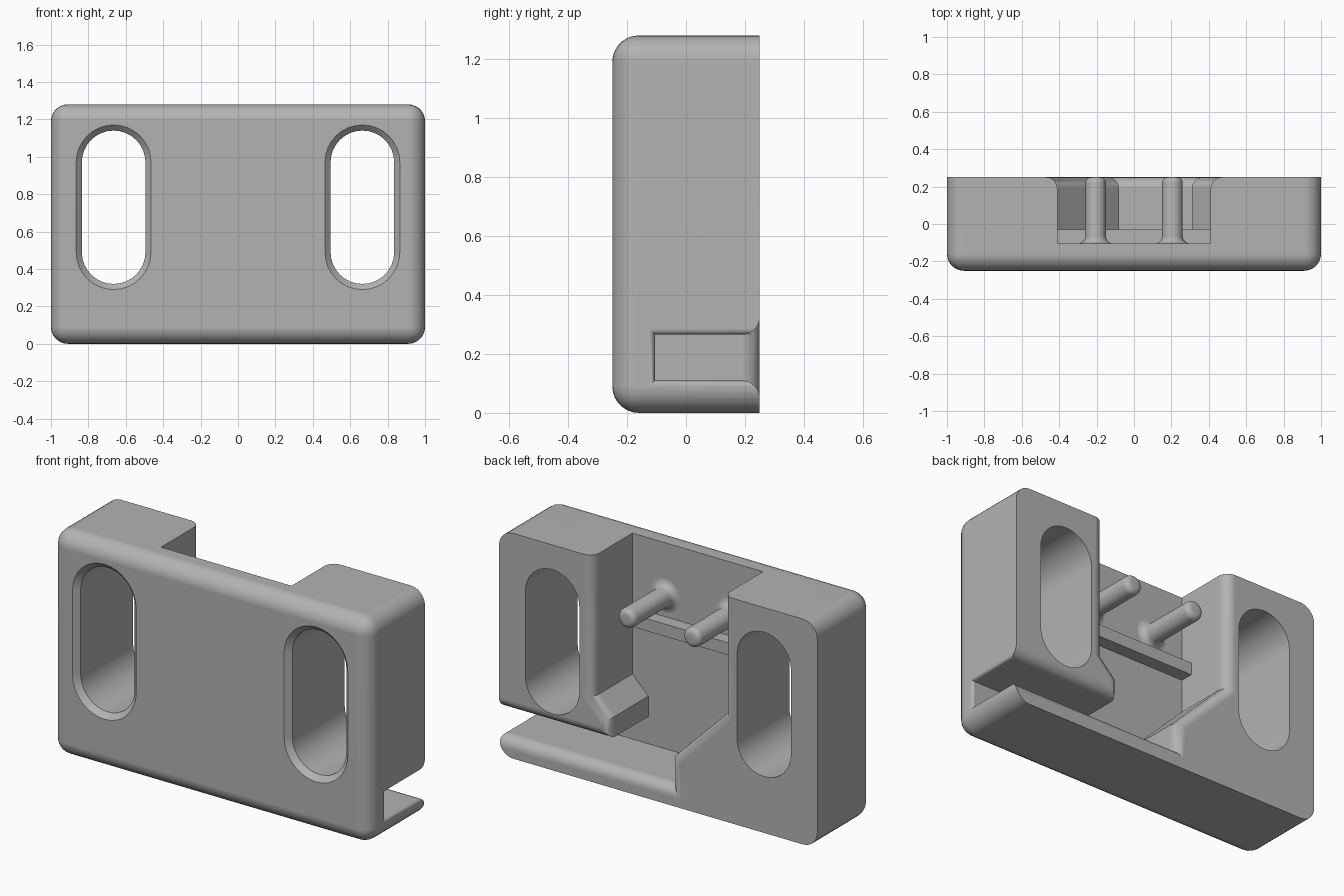
import bpy, bmesh, math
from mathutils import Vector

old = bpy.data.objects.get("Cube")
if old:
    bpy.data.objects.remove(old, do_unlink=True)

GREY = (0.45, 0.45, 0.45, 1)
mat = bpy.data.materials.new("plain grey")
mat.use_nodes = True
mat.diffuse_color = GREY
mat.node_tree.nodes["Principled BSDF"].inputs["Base Color"].default_value = GREY


def make(name, bm):
    """Turn a bmesh into a grey object."""
    bmesh.ops.recalc_face_normals(bm, faces=bm.faces[:])
    me = bpy.data.meshes.new(name)
    bm.to_mesh(me)
    bm.free()
    me.materials.append(mat)
    ob = bpy.data.objects.new(name, me)
    bpy.context.collection.objects.link(ob)
    return ob


def activate(ob):
    bpy.ops.object.select_all(action='DESELECT')
    ob.select_set(True)
    bpy.context.view_layer.objects.active = ob


def smooth(ob):
    activate(ob)
    bpy.ops.object.shade_smooth_by_angle(angle=math.radians(30))


def box(lo, hi):
    bm = bmesh.new()
    bmesh.ops.create_cube(bm, size=1)
    for v in bm.verts:
        v.co = [l + (c + 0.5) * (h - l) for c, l, h in zip(v.co, lo, hi)]
    return bm


def grow(points, d):
    """Offset a clockwise outline outwards with mitred corners."""
    pts = [Vector(p) for p in points]
    out = []
    for i, p in enumerate(pts):
        a = (p - pts[i - 1]).normalized()
        b = (pts[(i + 1) % len(pts)] - p).normalized()
        n, m = Vector((-a.y, a.x)), Vector((-b.y, b.x))
        out.append(p + d * (n + m) / (1 + n.dot(m)))
    return out


def stack(points, layers, place):
    """Loft an outline through (position, offset) layers and cap the ends."""
    bm = bmesh.new()
    rings = [[bm.verts.new(place(p, t)) for p in grow(points, d)] for t, d in layers]
    k = len(points)
    for r, s in zip(rings, rings[1:]):
        for i in range(k):
            j = (i + 1) % k
            bm.faces.new((r[i], r[j], s[j], s[i]))
    bm.faces.new(rings[0])
    bm.faces.new(rings[-1])
    return bm


def flare(end, r, n=6):
    """Layers that round an edge of radius r at the given position."""
    arc = [i * math.pi / 2 / n for i in range(n + 1)]
    return [(end - r + r * math.sin(t), r - r * math.cos(t)) for t in arc]


def along_y(p, t):
    return (p.x, t, p.y)


def along_x(p, t):
    return (t, p.x, p.y)


def cut(target, bm):
    tool = make("cutter", bm)
    tool.hide_render = True
    mod = target.modifiers.new("cut", 'BOOLEAN')
    mod.operation, mod.solver, mod.object = 'DIFFERENCE', 'EXACT', tool
    activate(target)
    bpy.ops.object.modifier_apply(modifier=mod.name)
    bpy.data.objects.remove(tool, do_unlink=True)


# Housing block, every edge rounded except around the back
bm = box((-1, -0.25, 0), (1, 0.25, 1.28))
edges = [e for e in bm.edges if not all(v.co.y > 0.2 for v in e.verts)]
bmesh.ops.bevel(bm, geom=edges, offset=0.09, segments=7, profile=0.5, affect='EDGES')
housing = make("housing", bm)

# Open-topped pocket with sloped base and a channel leaving on the left side
pocket = [(-0.41, 1.5), (0.41, 1.5), (0.41, 0.48), (0.31, 0.38), (0.31, 0.265),
          (1.1, 0.265), (1.1, 0.11), (-0.08, 0.11), (-0.08, 0.27), (-0.41, 0.6)]
cut(housing, stack(pocket, [(-0.105, 0)] + flare(0.25, 0.06) + [(0.3, 0.06)], along_y))

# Small rounded mouth where the channel meets the side
mouth = [(-0.105, 0.265), (0.4, 0.265), (0.4, 0.11), (-0.105, 0.11)]
cut(housing, stack(mouth, [(0.96, -0.02)] + flare(1, 0.02, 4) + [(1.05, 0.02)], along_x))

# Long mounting holes, chamfered at the front
for side in (-1, 1):
    hole = []
    for mid, start in ((0.97, math.pi), (0.49, 0)):
        for i in range(17):
            a = start - i * math.pi / 16
            hole.append((side * 0.665 + 0.17 * math.cos(a), mid + 0.17 * math.sin(a)))
    cut(housing, stack(hole, [(-0.27, 0.05), (-0.22, 0), (0.3, 0)], along_y))
smooth(housing)
housing.modifiers.new("even shading", 'WEIGHTED_NORMAL').keep_sharp = True

# Rail across the pocket wall
make("rail", box((-0.412, -0.12, 0.79), (0.412, -0.03, 0.86)))

# Two pins with flared roots and rounded tips
R, ROOT, TIP = 0.055, 0.04, 0.03
quarter = [i * math.pi / 10 for i in range(6)]
profile = [(R + ROOT, -0.12)]
profile += [(R + ROOT - ROOT * math.sin(t), -0.105 + ROOT - ROOT * math.cos(t)) for t in quarter]
profile += [(R - TIP + TIP * math.cos(t), 0.25 - TIP + TIP * math.sin(t)) for t in quarter]
for name, x in (("right_pin", -0.205), ("left_pin", 0.205)):
    bm = bmesh.new()
    rings = []
    for r, y in profile:
        turn = [i * math.tau / 32 for i in range(32)]
        rings.append([bm.verts.new((x + r * math.cos(a), y, 0.98 + r * math.sin(a))) for a in turn])
    for r, s in zip(rings, rings[1:]):
        for i in range(32):
            bm.faces.new((r[i - 1], r[i], s[i], s[i - 1]))
    bm.faces.new(rings[-1])
    smooth(make(name, bm))
